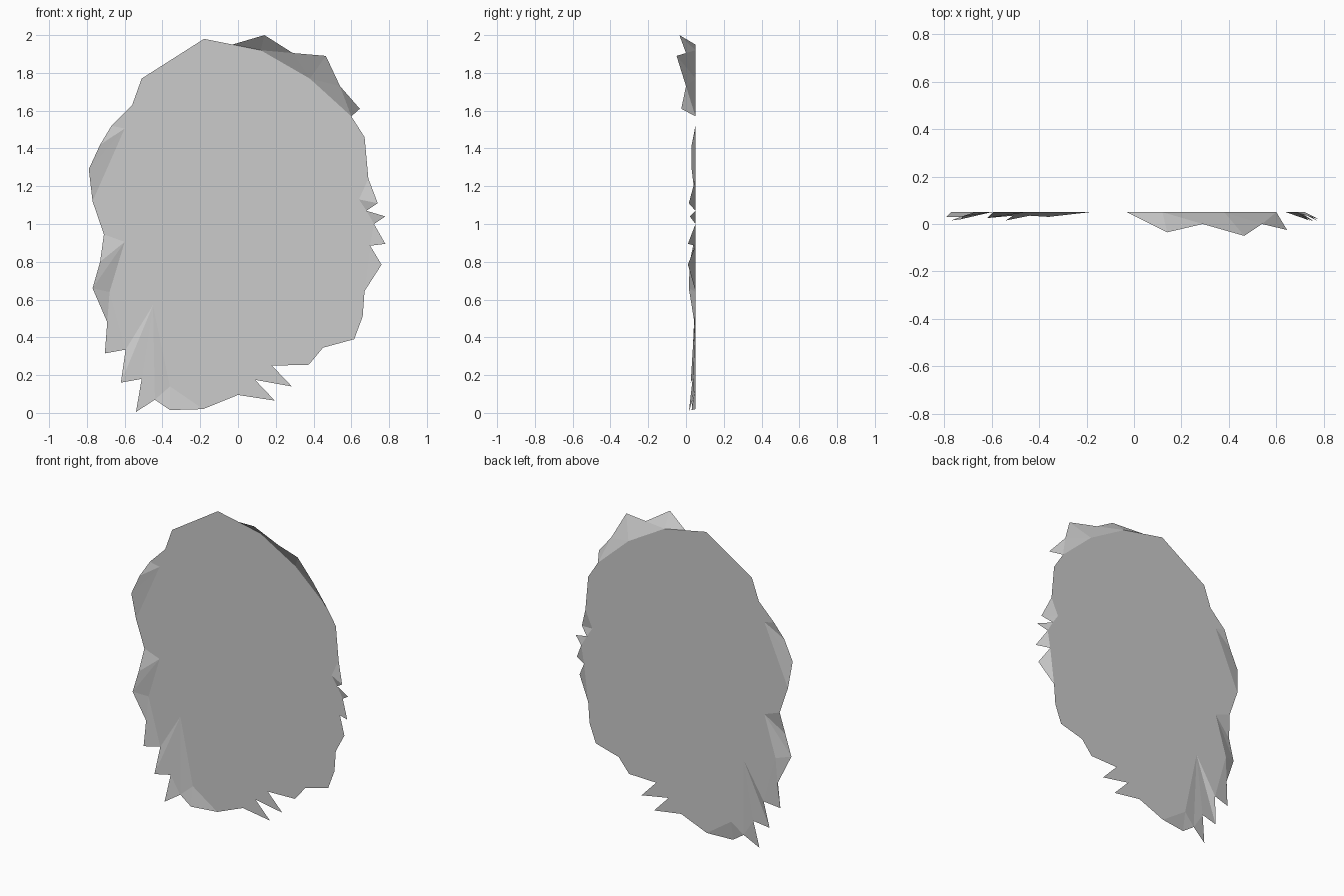
import bpy, bmesh

FLAT = 0.05  # depth of the flat sheet

grey = bpy.data.materials.new("plain grey")
grey.diffuse_color = (0.6, 0.6, 0.6, 1)


def sheet(name, faces):
    """Thin sheet from outlines of (x, z) or (x, z, depth) points, front facing -y."""
    bm = bmesh.new()
    for pts in faces:
        bm.faces.new([bm.verts.new((p[0], p[2] if len(p) > 2 else FLAT, p[1])) for p in pts])
    bmesh.ops.remove_doubles(bm, verts=bm.verts, dist=0.0005)
    bmesh.ops.triangulate(bm, faces=bm.faces, ngon_method='EAR_CLIP')
    for f in bm.faces:
        f.normal_update()
        if f.normal.y > 0:
            f.normal_flip()
    me = bpy.data.meshes.new(name)
    bm.to_mesh(me)
    bm.free()
    me.materials.append(grey)
    ob = bpy.data.objects.new(name, me)
    bpy.context.collection.objects.link(ob)
    return ob


def fan(anchor, rim):
    """Triangles joining one crease point to a ragged rim."""
    return [(anchor, a, b) for a, b in zip(rim, rim[1:])]


# Flat ragged body, clockwise from the top
sheet("flat_body", [[
    (-.18, 1.98), (-.03, 1.95), (.12, 1.92), (.38, 1.77), (.60, 1.57), (.67, 1.46),
    (.69, 1.24), (.64, 1.13), (.68, 1.07), (.72, 1.0), (.70, .885), (.67, .645),
    (.66, .51), (.615, .39), (.45, .345), (.375, .255), (.18, .25), (.285, .14),
    (.09, .175), (.195, .065), (0, .095), (-.185, .02), (-.36, .14), (-.45, .57),
    (-.595, .335), (-.68, .64), (-.60, .905), (-.71, .945), (-.77, 1.12),
    (-.60, 1.505), (-.67, 1.52), (-.56, 1.63), (-.51, 1.77)]])

# Large curl at the top right
a, b, c, d = (-.03, 1.95), (.12, 1.92), (.38, 1.77), (.60, 1.57)
t1, t2, t3 = (.14, 2.0, -.035), (.29, 1.905, 0), (.465, 1.89, -.05)
t4, t5 = (.54, 1.73, 0), (.645, 1.61, -.025)
sheet("top_curl", fan(b, [a, t1, t2]) + fan(c, [b, t2, t3, t4]) + fan(d, [c, t4, t5]))

# Small torn points on the right edge
sheet("right_points", fan((.64, 1.13), [(.69, 1.24), (.74, 1.11, .015), (.68, 1.07)]) + [
    ((.68, 1.07), (.78, 1.04, .02), (.72, 1.0)),
    ((.72, 1.0), (.78, .895, .01), (.70, .885)),
    ((.70, .885), (.76, .785, .01), (.67, .645))])

# Curls on the left edge
sheet("upper_left_curl", fan((-.60, 1.505), [
    (-.77, 1.12), (-.79, 1.29, .03), (-.73, 1.42, .03), (-.67, 1.52)]))
p = (-.77, .66, .015)
sheet("middle_left_curl",
      fan((-.60, .905), [(-.68, .64), p, (-.73, .80, .02), (-.71, .945)])
      + fan((-.68, .64), [(-.595, .335), (-.705, .315, .035), (-.69, .475, .045), p]))

# Torn points at the bottom left
q = (-.44, .07, .035)
sheet("bottom_left_curl",
      fan((-.36, .14), [(-.185, .02), (-.36, .015, .03), q, (-.45, .57)])
      + fan((-.45, .57), [q, (-.51, .18, .035), (-.62, .16, .025), (-.595, .335)])
      + [(q, (-.54, .005, .015), (-.51, .18, .035))])
